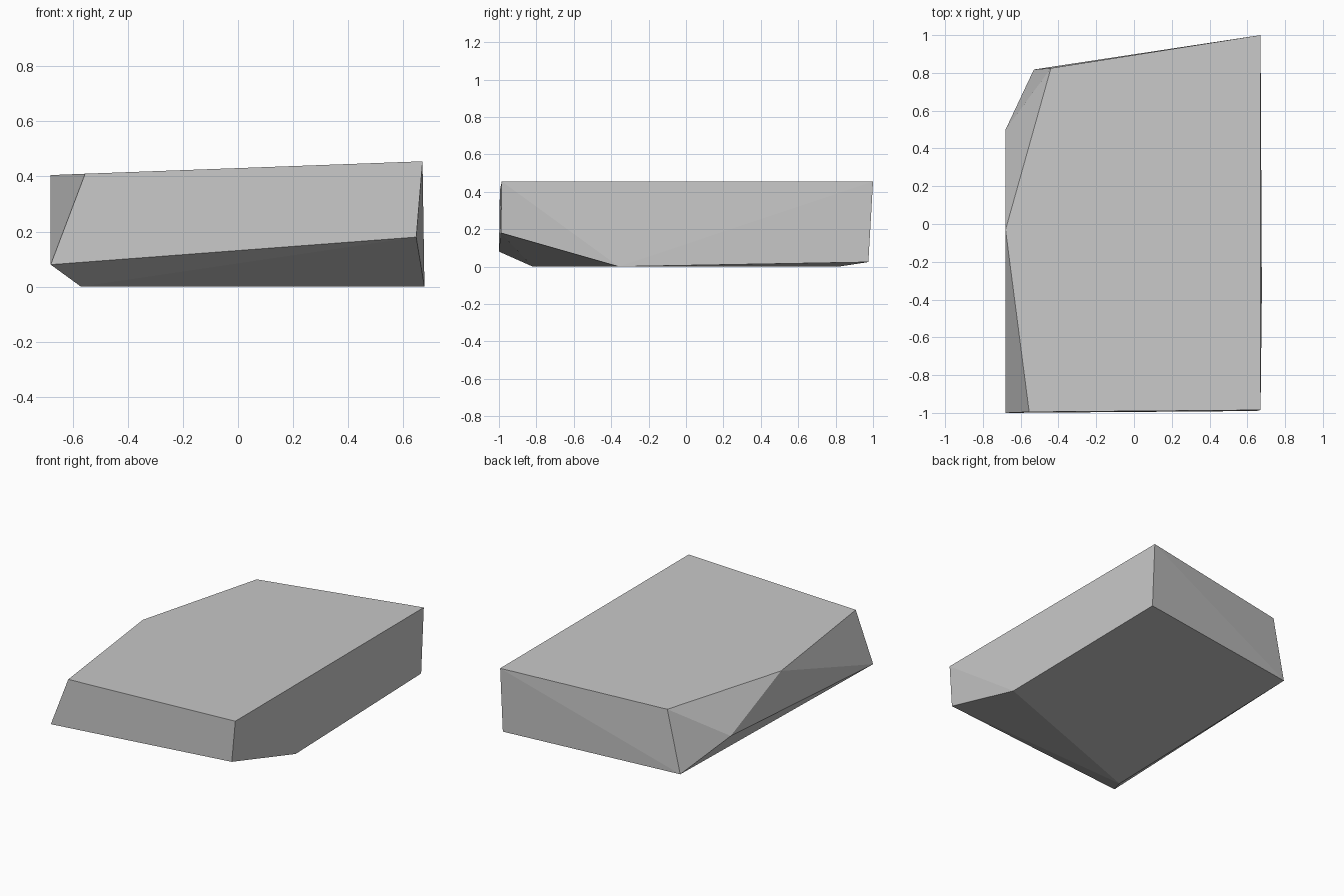
import bpy
import bmesh
import math

# Remove the default cube
default = bpy.data.objects.get("Cube")
if default:
    bpy.data.objects.remove(default, do_unlink=True)

# Stone colour
stone = bpy.data.materials.new("stone_grey")
stone.use_nodes = True
colour = (0.58, 0.58, 0.58, 1.0)
stone.diffuse_color = colour
shader = next(n for n in stone.node_tree.nodes if n.type == "BSDF_PRINCIPLED")
shader.inputs["Base Color"].default_value = colour

# Corners of the slab, ring by ring
top_rim = [
    (0.67, 1.0, 0.455), (0.67, -0.985, 0.455), (-0.555, -0.995, 0.41),
    (-0.68, -0.03, 0.405), (-0.44, 0.825, 0.412),
]
chipped_edges = [
    (-0.68, -1.0, 0.08), (0.647, -0.99, 0.18), (-0.68, 0.5, 0.174),
]
underside = [
    (0.668, 0.975, 0.024), (0.677, -0.36, 0.0),
    (-0.57, -0.82, 0.0), (-0.53, 0.818, 0.0),
]

# Wrap the corners in one faceted solid
bm = bmesh.new()
for corner in top_rim + chipped_edges + underside:
    bm.verts.new(corner)
bmesh.ops.convex_hull(bm, input=bm.verts[:])

# Merge nearly flat neighbours so each cleaved side is one facet
bmesh.ops.dissolve_limit(bm, angle_limit=math.radians(1.2),
                         verts=bm.verts[:], edges=bm.edges[:])
bmesh.ops.recalc_face_normals(bm, faces=bm.faces[:])

mesh = bpy.data.meshes.new("rock_slab")
bm.to_mesh(mesh)
bm.free()
mesh.materials.append(stone)
slab = bpy.data.objects.new("rock_slab", mesh)
bpy.context.collection.objects.link(slab)
